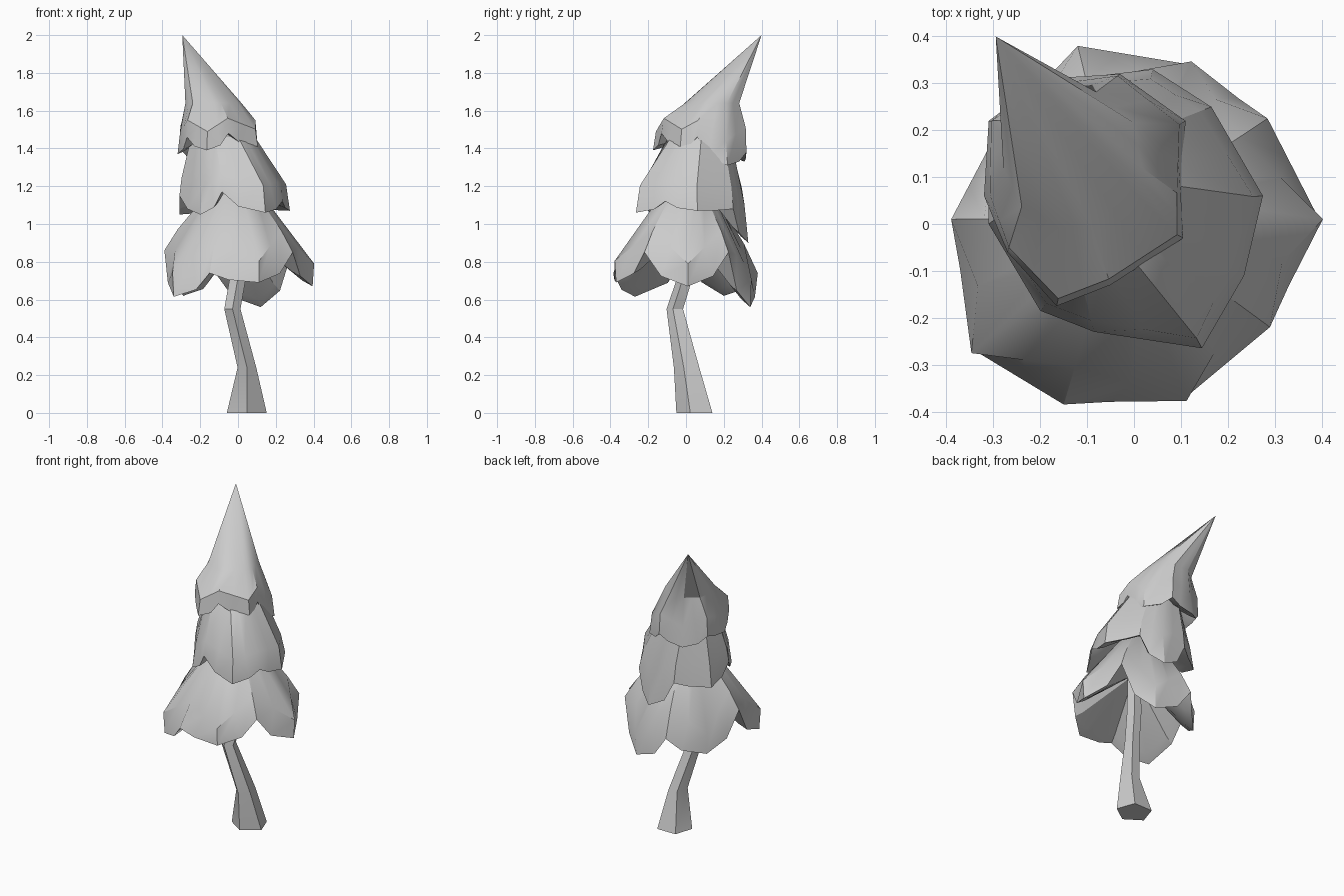
import bpy, bmesh, math
from mathutils import Vector

cube = bpy.data.objects.get("Cube")
if cube:
    bpy.data.objects.remove(cube, do_unlink=True)

grey = bpy.data.materials.new("plain_grey")
grey.use_nodes = True
grey.diffuse_color = (0.6, 0.6, 0.6, 1)
grey.node_tree.nodes["Principled BSDF"].inputs["Base Color"].default_value = grey.diffuse_color


def loft(name, rings, angle):
    """Skin a stack of rings; a ring holding one point closes as a fan."""
    bm = bmesh.new()
    rows = [[bm.verts.new(p) for p in ring] for ring in rings]
    for low, high in zip(rows, rows[1:]):
        count = max(len(low), len(high))
        for i in range(count):
            j = (i + 1) % count
            if len(high) == 1:
                bm.faces.new((low[i], low[j], high[0]))
            elif len(low) == 1:
                bm.faces.new((low[0], high[j], high[i]))
            else:
                bm.faces.new((low[i], low[j], high[j], high[i]))
    for row in (rows[0], rows[-1]):
        if len(row) > 1:
            bm.faces.new(row)
    bmesh.ops.recalc_face_normals(bm, faces=bm.faces)
    mesh = bpy.data.meshes.new(name)
    bm.to_mesh(mesh)
    bm.free()
    mesh.materials.append(grey)
    obj = bpy.data.objects.new(name, mesh)
    bpy.context.collection.objects.link(obj)
    bpy.ops.object.select_all(action="DESELECT")
    obj.select_set(True)
    bpy.context.view_layer.objects.active = obj
    bpy.ops.object.shade_smooth_by_angle(angle=math.radians(angle))


def flat_lerp(a, b, t, tz):
    """Blend two points with a separate factor for height."""
    p = a.lerp(b, t)
    p.z = a.z + (b.z - a.z) * tz
    return p


def with_mids(ring, t=0.5, tz=0.5):
    """Insert a point between each lobe point and its neighbouring notches."""
    out = []
    for i, p in enumerate(ring):
        q = ring[(i + 1) % len(ring)]
        mid = flat_lerp(p, q, t, tz) if i % 2 == 0 else flat_lerp(q, p, t, tz)
        out += [p, mid]
    return out


def tier(name, tips, notches, hub, crown, radius, spread, rise, valley, top):
    """Five drooping lobes hanging from a crown ring, hollow underneath."""
    hub, crown = Vector(hub), Vector(crown)
    rim = [Vector(p) for pair in zip(tips, notches) for p in pair]
    crown_ring, belly = [], []
    for i, p in enumerate(rim):
        out = (p - hub).to_2d().normalized()
        c = crown + (out * radius).to_3d()
        crown_ring.append(c)
        if i % 2 == 0:
            b = hub.lerp(p, spread)
            b.z = p.z + (c.z - p.z) * rise
        else:
            b = flat_lerp(p, c, *valley)
        belly.append(b)
    rim = with_mids(rim, 0.62, 0.3)
    inner = [flat_lerp(p, hub, 0.14, 0.1) for p in rim]
    loft(name, [[hub], inner, rim, with_mids(belly), with_mids(crown_ring), [Vector(top)]], 30)


# Bent trunk, flared at the foot
sections = [(0.046, 0.054, 0, 0.111, 0.105), (0.047, 0.01, 0.24, 0.052, 0.074),
            (-0.03, -0.055, 0.55, 0.045, 0.048), (0, 0, 0.72, 0.045, 0.045),
            (0, 0, 1, 0.04, 0.04)]
trunk = [[(x + rx * math.cos(math.tau * i / 5 - 0.3), y + ry * math.sin(math.tau * i / 5 - 0.3), z)
          for i in range(5)] for x, y, z, rx, ry in sections]
loft("trunk", trunk, 30)

# Foliage tiers, each leaning further than the one below
tier("lower_foliage",
     [(.395, .01, .67), (.12, .34, .56), (-.29, .2, .62), (-.34, -.27, .615), (.11, -.37, .69)],
     [(.285, .225, .85), (-.12, .38, .74), (-.39, .01, .86), (-.15, -.385, .74), (.29, -.22, .85)],
     hub=(0, 0, .98), crown=(-.02, .01, 1.17), radius=.135, spread=1.02, rise=.24,
     valley=(.3, .36), top=(-.02, .02, 1.25))
tier("middle_foliage",
     [(.275, .06, 1.07), (.04, .33, .9), (-.31, .18, 1.05), (-.2, -.185, 1.05), (.145, -.265, 1.06)],
     [(.165, .25, 1.08), (-.13, .31, 1.08), (-.31, 0, 1.15), (-.085, -.23, 1.17), (.235, -.11, 1.12)],
     hub=(-.02, .04, 1.25), crown=(-.08, .07, 1.46), radius=.17, spread=.93, rise=.36,
     valley=(.18, .3), top=(-.1, .1, 1.55))
tier("top_foliage",
     [(.105, -.03, 1.41), (.11, .22, 1.31), (-.19, .31, 1.33), (-.32, .06, 1.37), (-.165, -.175, 1.39)],
     [(.1, .06, 1.46), (-.03, .32, 1.38), (-.31, .22, 1.4), (-.27, -.06, 1.46), (-.05, -.13, 1.48)],
     hub=(-.11, .09, 1.5), crown=(-.13, .14, 1.64), radius=.15, spread=.94, rise=.4,
     valley=(.1, .5), top=(-.295, .4, 2))
